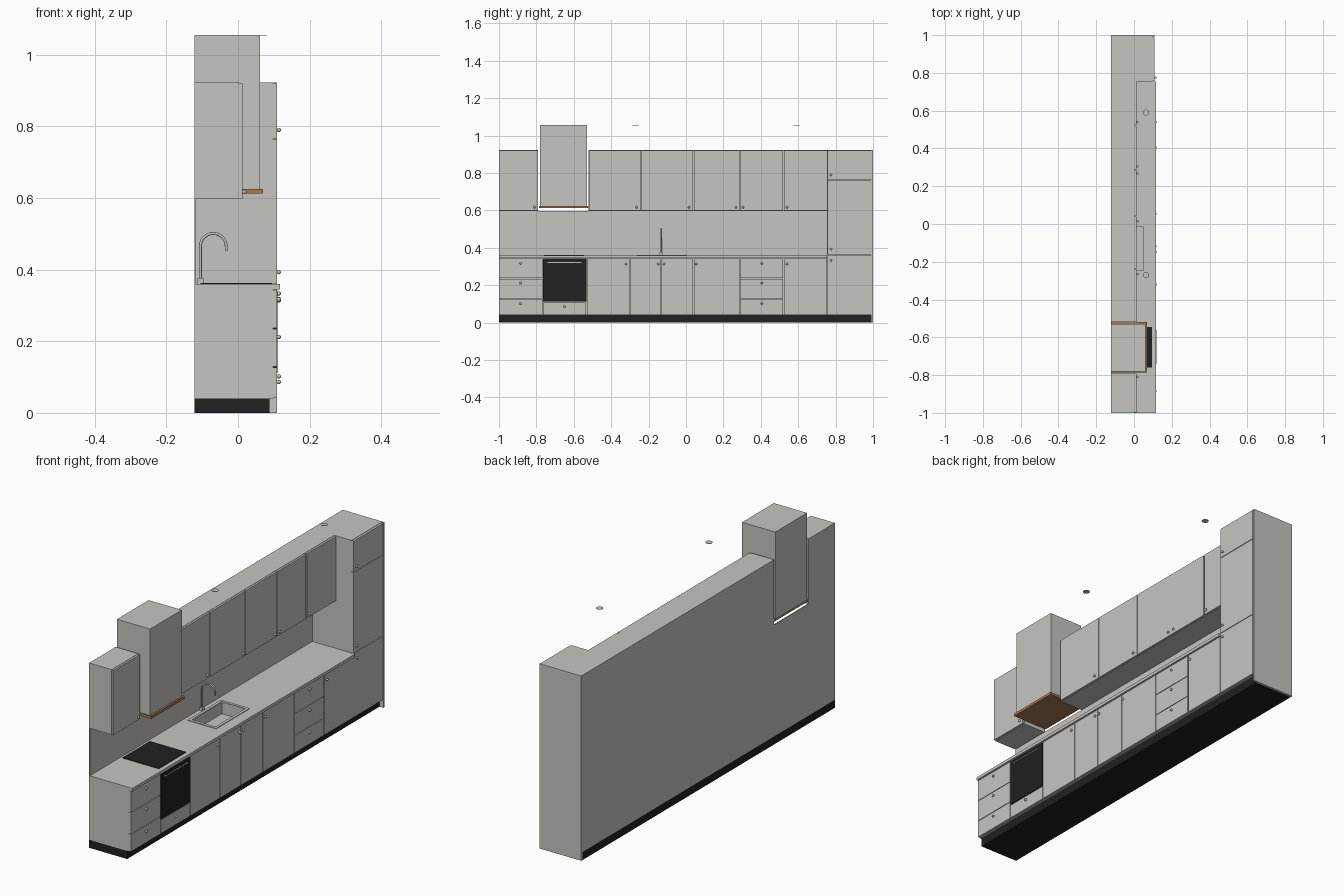
import bpy, bmesh
from mathutils import Vector

cube = bpy.data.objects.get("Cube")
if cube:
    bpy.data.objects.remove(cube, do_unlink=True)


def material(name, rgb):
    m = bpy.data.materials.new(name)
    m.use_nodes = True
    m.diffuse_color = (*rgb, 1)
    bsdf = next(n for n in m.node_tree.nodes if n.type == 'BSDF_PRINCIPLED')
    bsdf.inputs["Base Color"].default_value = (*rgb, 1)
    return m


GREY = material("warm grey", (0.57, 0.56, 0.53))
BLACK = material("black", (0.015, 0.015, 0.015))
WOOD = material("wood brown", (0.36, 0.2, 0.1))

BACK = -0.122      # wall plane
CARCASS = 0.098    # front of base carcass
FRONT = 0.109      # front of base doors
UP_CARCASS, UP_FRONT = 0.003, 0.013
GAP = 0.0015       # half the joint between doors


def finish(name, bm, mat):
    mesh = bpy.data.meshes.new(name)
    bm.to_mesh(mesh)
    bm.free()
    mesh.materials.append(mat)
    ob = bpy.data.objects.new(name, mesh)
    bpy.context.collection.objects.link(ob)
    return ob


def box(name, x, y, z, mat=GREY):
    bm = bmesh.new()
    bmesh.ops.create_cube(bm, size=1)
    for v in bm.verts:
        v.co = Vector(r[0] if c < 0 else r[1] for c, r in zip(v.co, (x, y, z)))
    return finish(name, bm, mat)


def door(name, x, y, z):
    return box(name, x, (y[0] + GAP, y[1] - GAP), (z[0] + GAP, z[1] - GAP))


def knob(x, y, z):
    bm = bmesh.new()
    bmesh.ops.create_uvsphere(bm, u_segments=16, v_segments=8, radius=0.006)
    bmesh.ops.translate(bm, verts=bm.verts, vec=(x, y, z))
    for f in bm.faces:
        f.smooth = True
    finish("knob", bm, GREY)


# Plinth, end panel and carcasses
box("plinth", (BACK, 0.088), (-1, 0.99), (0, 0.04), BLACK)
box("end_panel", (BACK, FRONT), (0.99, 1), (0, 0.922))
base = box("base_carcass", (BACK, CARCASS), (-1, 0.755), (0.04, 0.345))
box("tall_carcass", (BACK, CARCASS), (0.755, 0.99), (0.04, 0.922))
box("backsplash", (BACK, -0.118), (-1, 0.755), (0.36, 0.597))
worktop = box("worktop", (BACK, 0.117), (-1, 0.755), (0.345, 0.36))

# Base doors
base_x = (CARCASS, FRONT)
edges = [-0.53, -0.3, -0.133, 0.04, 0.287]
for a, b in zip(edges, edges[1:]):
    door("base_door", base_x, (a, b), (0.04, 0.345))
door("base_door", base_x, (0.523, 0.755), (0.04, 0.345))

# Drawer stacks
levels = [0.04, 0.128, 0.236, 0.345]
for a, b in ((-1, -0.767), (0.287, 0.519)):
    for lo, hi in zip(levels, levels[1:]):
        door("drawer_front", base_x, (a, b), (lo, hi))

# Oven with handle and drawer below
oven_y = (-0.765, -0.532)
door("oven_drawer", base_x, oven_y, (0.04, 0.11))
box("oven_front", (CARCASS, 0.11), oven_y, (0.112, 0.342), BLACK)
box("oven_handle", (0.114, 0.118), (-0.74, -0.558), (0.318, 0.323))
for y in (-0.735, -0.563):
    box("oven_handle_post", (0.11, 0.115), (y - 0.003, y + 0.003), (0.318, 0.323))

# Tall unit doors
tall = [0.04, 0.36, 0.765, 0.922]
for lo, hi in zip(tall, tall[1:]):
    door("tall_door", base_x, (0.755, 0.99), (lo, hi))

# Wall units
for a, b in ((-1, -0.79), (-0.52, 0.755)):
    box("wall_carcass", (BACK, UP_CARCASS), (a, b), (0.597, 0.922))
uppers = [(-1, -0.79), (-0.52, -0.24), (-0.24, 0.04), (0.04, 0.287),
          (0.287, 0.519), (0.523, 0.755)]
for y in uppers:
    door("wall_door", (UP_CARCASS, UP_FRONT), y, (0.597, 0.922))

# Extractor hood
box("hood_chimney", (BACK, 0.061), (-0.78, -0.53), (0.625, 1.056))
box("hood_base", (BACK, 0.07), (-0.785, -0.52), (0.612, 0.625), WOOD)

# Hob
box("hob", (-0.105, 0.095), (-0.76, -0.545), (0.358, 0.363), BLACK)

# Sink: rim plate with a sunken basin
bm = bmesh.new()
bmesh.ops.create_cube(bm, size=1)
for v in bm.verts:
    v.co = Vector((-0.016 + v.co.x * 0.158, -0.13 + v.co.y * 0.264, 0.3605 + v.co.z * 0.005))
bm.normal_update()
bottom = min(bm.faces, key=lambda f: f.calc_center_median().z)
bmesh.ops.delete(bm, geom=[bottom], context='FACES_ONLY')
top = max(bm.faces, key=lambda f: f.calc_center_median().z)
bmesh.ops.inset_region(bm, faces=[top], thickness=0.02)
hole = bmesh.ops.extrude_face_region(bm, geom=[top])
bmesh.ops.delete(bm, geom=[top], context='FACES_ONLY')
bmesh.ops.translate(bm, verts=[g for g in hole["geom"] if isinstance(g, bmesh.types.BMVert)],
                    vec=(0, 0, -0.06))
finish("sink", bm, GREY)

# Opening for the basin
cutter = box("sink_cutter", (-0.08, 0.048), (-0.247, -0.013), (0.28, 0.4))
cutter.hide_render = True
cutter.hide_viewport = True
for ob in (base, worktop):
    cut = ob.modifiers.new("sink_opening", 'BOOLEAN')
    cut.operation = 'DIFFERENCE'
    cut.solver = 'EXACT'
    cut.object = cutter

# Tap: base block and curved spout
box("tap_base", (-0.113, -0.097), (-0.141, -0.125), (0.36, 0.376))
curve = bpy.data.curves.new("tap_spout", 'CURVE')
curve.dimensions = '3D'
curve.bevel_depth = 0.004
curve.bevel_resolution = 3
curve.use_fill_caps = True
curve.materials.append(GREY)
path = [(-0.105, 0.37), (-0.105, 0.465), (-0.069, 0.501), (-0.033, 0.465), (-0.033, 0.452)]
spline = curve.splines.new('BEZIER')
spline.bezier_points.add(len(path) - 1)
for i, (p, (x, z)) in enumerate(zip(spline.bezier_points, path)):
    p.co = (x, -0.133, z)
    d = Vector((0.02, 0, 0)) if i == 2 else Vector((0, 0, 0.02 if i < 2 else -0.02))
    d *= 0.2 if i in (0, 4) else 1
    p.handle_left, p.handle_right = p.co - d, p.co + d
bpy.context.collection.objects.link(bpy.data.objects.new("tap_spout", curve))

# Knobs
for y in (-0.885, 0.405):
    for z in (0.102, 0.212, 0.317):
        knob(0.114, y, z)
for y in (-0.32, -0.148, -0.118, 0.055, 0.54):
    knob(0.114, y, 0.314)
knob(0.114, -0.65, 0.086)
for z in (0.333, 0.393, 0.79):
    knob(0.114, 0.775, z)
for y in (-0.81, -0.265, 0.015, 0.268, 0.305, 0.54):
    knob(0.018, y, 0.617)

# Ceiling spotlights
for y in (-0.27, 0.59):
    bm = bmesh.new()
    bmesh.ops.create_cone(bm, cap_ends=True, segments=24, radius1=0.016, radius2=0.016, depth=0.002)
    bmesh.ops.translate(bm, verts=bm.verts, vec=(0.063, y, 1.055))
    finish("ceiling_spot", bm, GREY)
